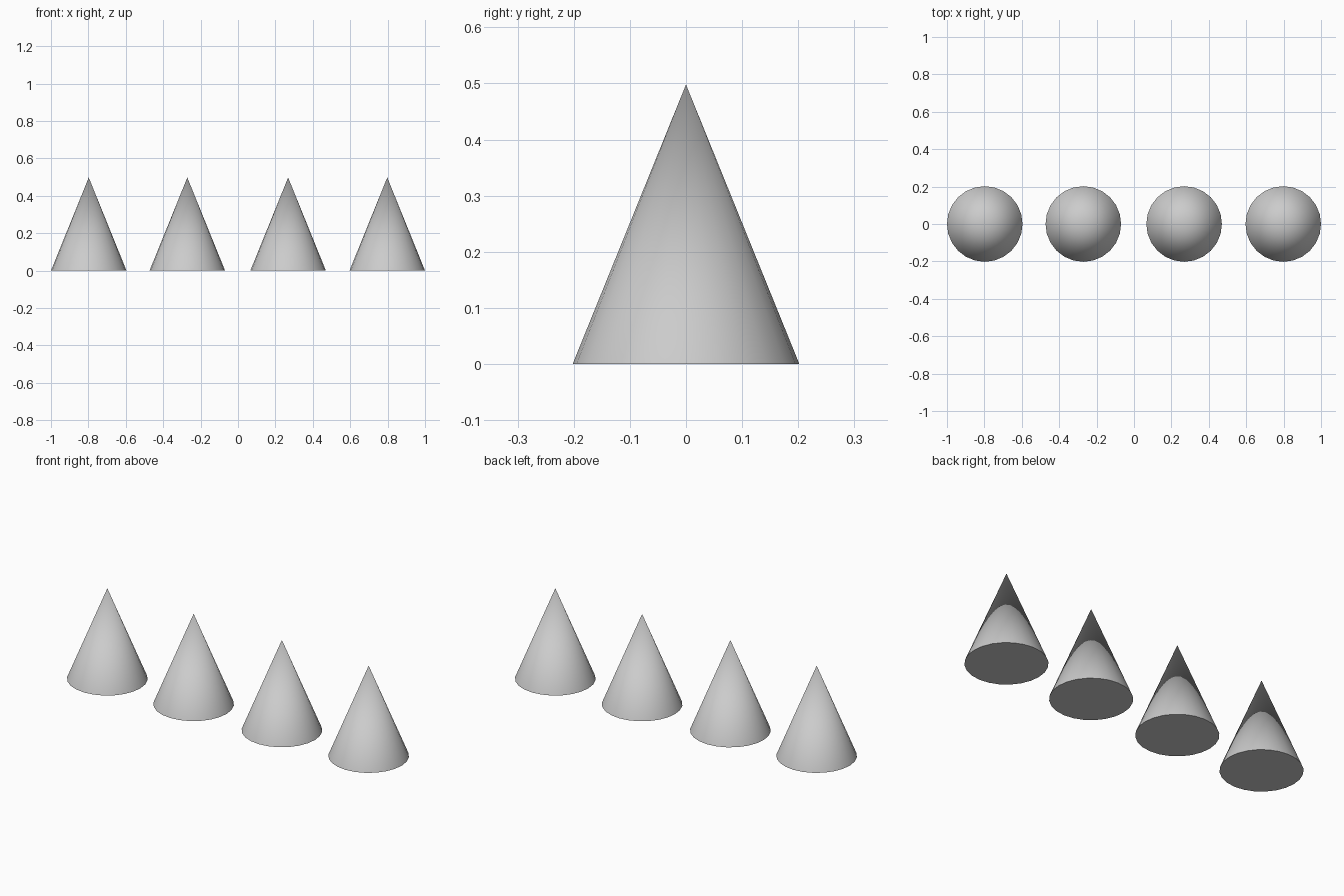
import bpy

if "Cube" in bpy.data.objects:
    bpy.data.objects.remove(bpy.data.objects["Cube"])

RADIUS = 0.202
HEIGHT = 0.498


# Smooth cone with a shared tip and a sharp flat base
def add_cone(name, x):
    bpy.ops.mesh.primitive_cone_add(vertices=24, radius1=RADIUS, radius2=0,
                                    depth=HEIGHT, location=(x, 0, HEIGHT / 2))
    cone = bpy.context.object
    cone.name = name
    bpy.ops.object.shade_smooth_by_angle()


# Row of four cones, left to right
for i, x in enumerate((-0.798, -0.271, 0.268, 0.798), start=1):
    add_cone(f"cone_{i}", x)
